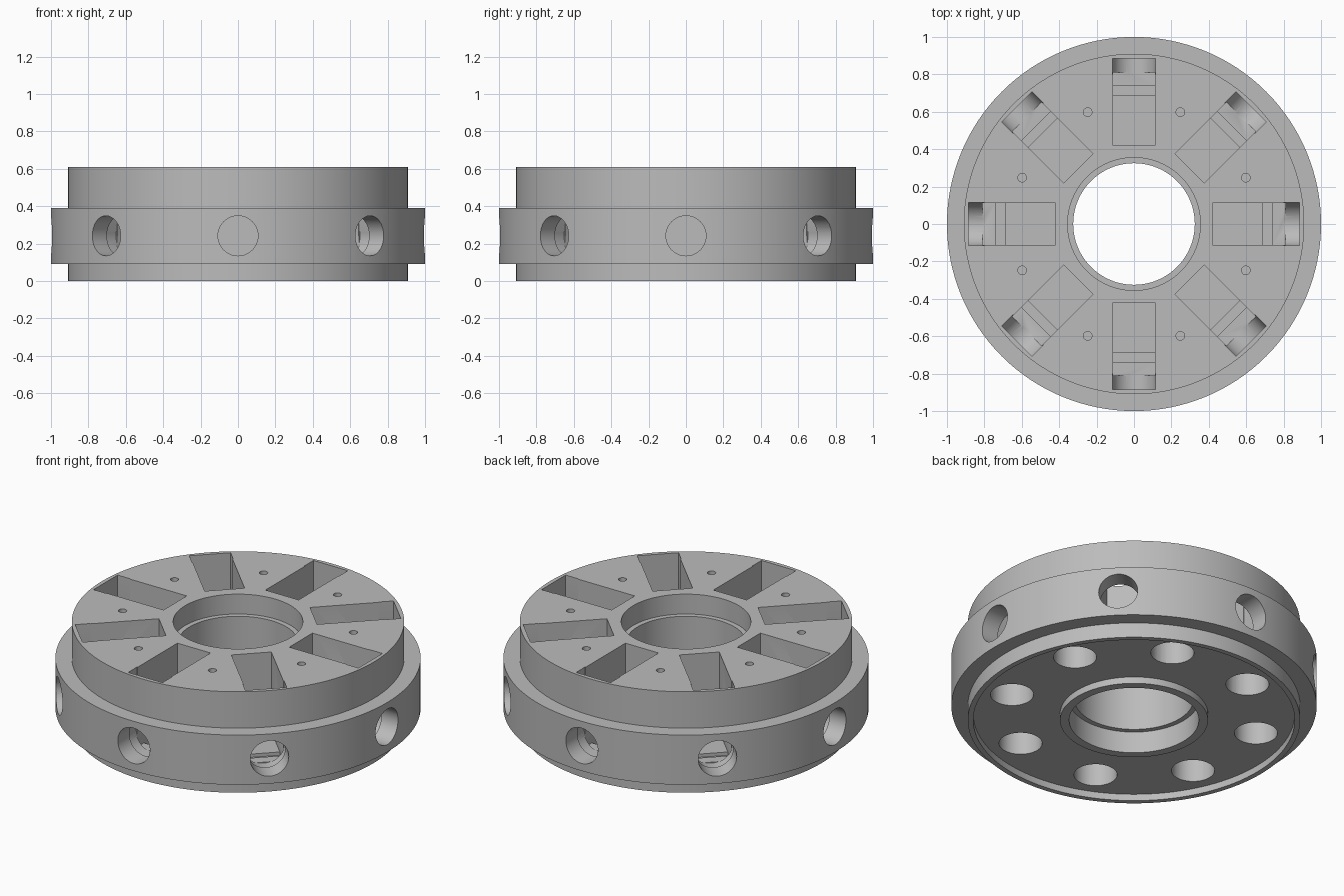
import bpy, bmesh, math
from mathutils import Matrix, Vector

cube = bpy.data.objects.get("Cube")
if cube:
    bpy.data.objects.remove(cube, do_unlink=True)

grey = bpy.data.materials.new("machined grey")
grey.use_nodes = True
colour = (0.5, 0.5, 0.5, 1)
grey.diffuse_color = colour
grey.node_tree.nodes["Principled BSDF"].inputs["Base Color"].default_value = colour


def make_object(name, bm):
    bmesh.ops.recalc_face_normals(bm, faces=bm.faces)
    mesh = bpy.data.meshes.new(name)
    bm.to_mesh(mesh)
    bm.free()
    mesh.materials.append(grey)
    obj = bpy.data.objects.new(name, mesh)
    bpy.context.collection.objects.link(obj)
    return obj


def revolve(name, profile, steps=128):
    bm = bmesh.new()
    verts = [bm.verts.new((r, 0, z)) for r, z in profile]
    edges = [bm.edges.new((v, verts[i - 1])) for i, v in enumerate(verts)]
    bmesh.ops.spin(bm, geom=verts + edges, cent=(0, 0, 0), axis=(0, 0, 1),
                   angle=math.tau, steps=steps, use_merge=True)
    bmesh.ops.remove_doubles(bm, verts=bm.verts, dist=1e-5)
    return make_object(name, bm)


def ring_of(add_shape, start=0):
    """Repeat a shape eight times around the z axis."""
    bm = bmesh.new()
    for i in range(8):
        add_shape(bm, Matrix.Rotation(math.radians(start + 45 * i), 4, "Z"))
    return bm


def box(r0, r1, half_width, z0, z1):
    size = Vector((r1 - r0, 2 * half_width, z1 - z0))
    centre = Vector(((r0 + r1) / 2, 0, (z0 + z1) / 2))
    local = Matrix.Translation(centre) @ Matrix.Diagonal(size).to_4x4()
    return lambda bm, turn: bmesh.ops.create_cube(bm, size=1, matrix=turn @ local)


def cylinder(start, end, radius, segments=48):
    a, b = Vector(start), Vector(end)
    turn_axis = (b - a).to_track_quat("Z", "Y").to_matrix().to_4x4()
    local = Matrix.Translation((a + b) / 2) @ turn_axis
    return lambda bm, turn: bmesh.ops.create_cone(
        bm, cap_ends=True, segments=segments, radius1=radius, radius2=radius,
        depth=(b - a).length, matrix=turn @ local)


# Flanged body with stepped bore, recessed underside and central boss
body = revolve("flanged_body", [
    (0.91, 0), (0.91, 0.09), (1, 0.09), (1, 0.39), (0.91, 0.39), (0.91, 0.61),
    (0.355, 0.61), (0.355, 0.49), (0.325, 0.49), (0.325, 0.13), (0.355, 0.13),
    (0.355, 0), (0.405, 0), (0.405, 0.04), (0.88, 0.04), (0.88, 0)])

# Pockets, radial ports and axial holes
axis_z = 0.242
cuts = {
    "slot_cutter": (box(0.42, 0.81, 0.111, 0.13, 0.7), 0),
    "slot_groove_cutter": (box(0.69, 0.74, 0.111, 0.11, 0.2), 0),
    "slot_end_cutter": (box(0.80, 0.885, 0.115, axis_z, 0.7), 0),
    "port_seat_cutter": (cylinder((0.805, 0, axis_z), (0.885, 0, axis_z), 0.118), 0),
    "port_cutter": (cylinder((0.84, 0, axis_z), (1.1, 0, axis_z), 0.107), 0),
    "lower_hole_cutter": (cylinder((0.70, 0, -0.1), (0.70, 0, 0.39), 0.118), 22.5),
    "pin_hole_cutter": (cylinder((0.647, 0, 0.47), (0.647, 0, 0.7), 0.023, 24), 22.5),
}
bpy.context.view_layer.objects.active = body
for name, (shape, start) in cuts.items():
    cutter = make_object(name, ring_of(shape, start))
    cutter.hide_render = True
    mod = body.modifiers.new(name, "BOOLEAN")
    mod.operation = "DIFFERENCE"
    mod.solver = "EXACT"
    mod.object = cutter
    bpy.ops.object.modifier_apply(modifier=mod.name)
    bpy.data.objects.remove(cutter, do_unlink=True)

# Smooth round walls, crisp edges
bpy.ops.object.select_all(action="DESELECT")
body.select_set(True)
bpy.ops.object.shade_smooth_by_angle(angle=math.radians(30))
